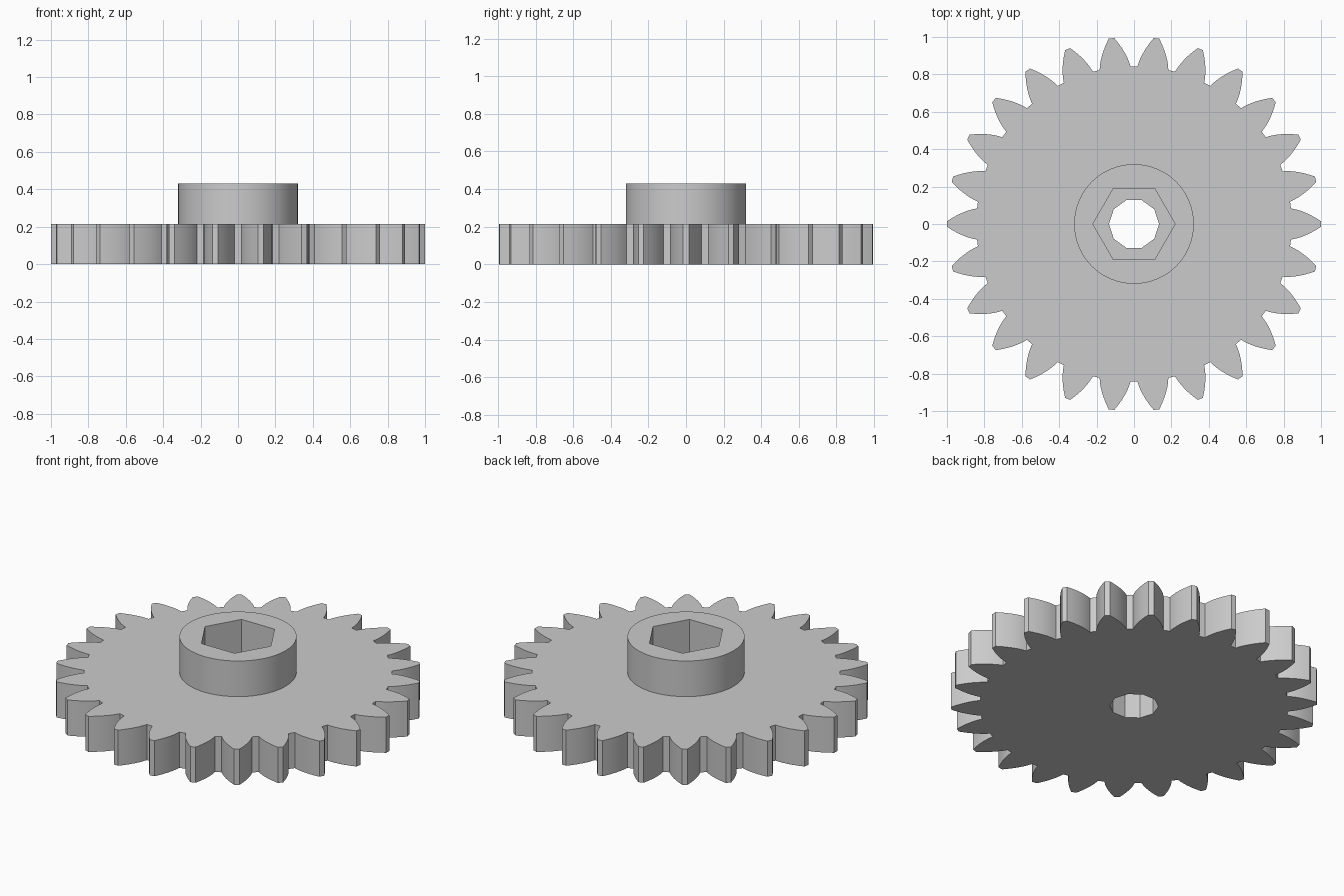
import bpy, bmesh
from math import pi, cos, sin, tan, acos, sqrt, radians

cube = bpy.data.objects.get("Cube")
if cube:
    bpy.data.objects.remove(cube, do_unlink=True)

# Main dimensions
TEETH = 26
TIP_R, ROOT_R = 1.0, 0.843
PITCH_R = TIP_R / (1 + 2 / TEETH)
BASE_R = PITCH_R * cos(radians(28))
PLATE_H, HUB_TOP = 0.215, 0.43
FLANK_STEPS = 6

grey = bpy.data.materials.new("plain_grey")
grey.use_nodes = True
colour = (0.6, 0.6, 0.6, 1)
grey.diffuse_color = colour
grey.node_tree.nodes["Principled BSDF"].inputs["Base Color"].default_value = colour


def polygon(radius, sides):
    return [(radius * cos(2 * pi * i / sides), radius * sin(2 * pi * i / sides))
            for i in range(sides)]


def involute(r):
    a = acos(BASE_R / r)
    return tan(a) - a


def gear_outline():
    """Involute teeth, the first one centred on +x."""
    flank = []
    for i in range(FLANK_STEPS + 1):
        r = ROOT_R + (TIP_R - ROOT_R) * i / FLANK_STEPS
        half = pi / (2 * TEETH) + involute(PITCH_R) - involute(r)
        flank.append((r, half))
    tooth = [(r, -h) for r, h in flank] + flank[::-1]
    return [(r * cos(2 * pi * t / TEETH + a), r * sin(2 * pi * t / TEETH + a))
            for t in range(TEETH) for r, a in tooth]


def holed_prism(name, outer, inner, z0, z1):
    """Closed prism with an outer outline and a straight hole through it."""
    bm = bmesh.new()
    caps = [[], []]
    for outline in (outer, inner):
        rings = [[bm.verts.new((x, y, z)) for x, y in outline] for z in (z0, z1)]
        n = len(outline)
        for i in range(n):
            j = (i + 1) % n
            bm.faces.new((rings[0][i], rings[0][j], rings[1][j], rings[1][i]))
            for cap, ring in zip(caps, rings):
                cap.append(bm.edges.get((ring[i], ring[j])))
    for cap in caps:
        bmesh.ops.triangle_fill(bm, use_beauty=True, edges=cap, normal=(0, 0, 1))
    bmesh.ops.recalc_face_normals(bm, faces=bm.faces[:])
    mesh = bpy.data.meshes.new(name)
    bm.to_mesh(mesh)
    bm.free()
    mesh.materials.append(grey)
    obj = bpy.data.objects.new(name, mesh)
    bpy.context.collection.objects.link(obj)
    bpy.ops.object.select_all(action='DESELECT')
    obj.select_set(True)
    bpy.context.view_layer.objects.active = obj
    bpy.ops.object.shade_smooth_by_angle(angle=radians(25))
    return obj


# Toothed plate with the shaft hole
holed_prism("gear_plate", gear_outline(), polygon(0.134, 10), 0, PLATE_H)

# Round hub with the hexagonal socket; the plate forms the socket floor
holed_prism("hub", polygon(0.32, 64), polygon(0.22, 6), PLATE_H, HUB_TOP)
